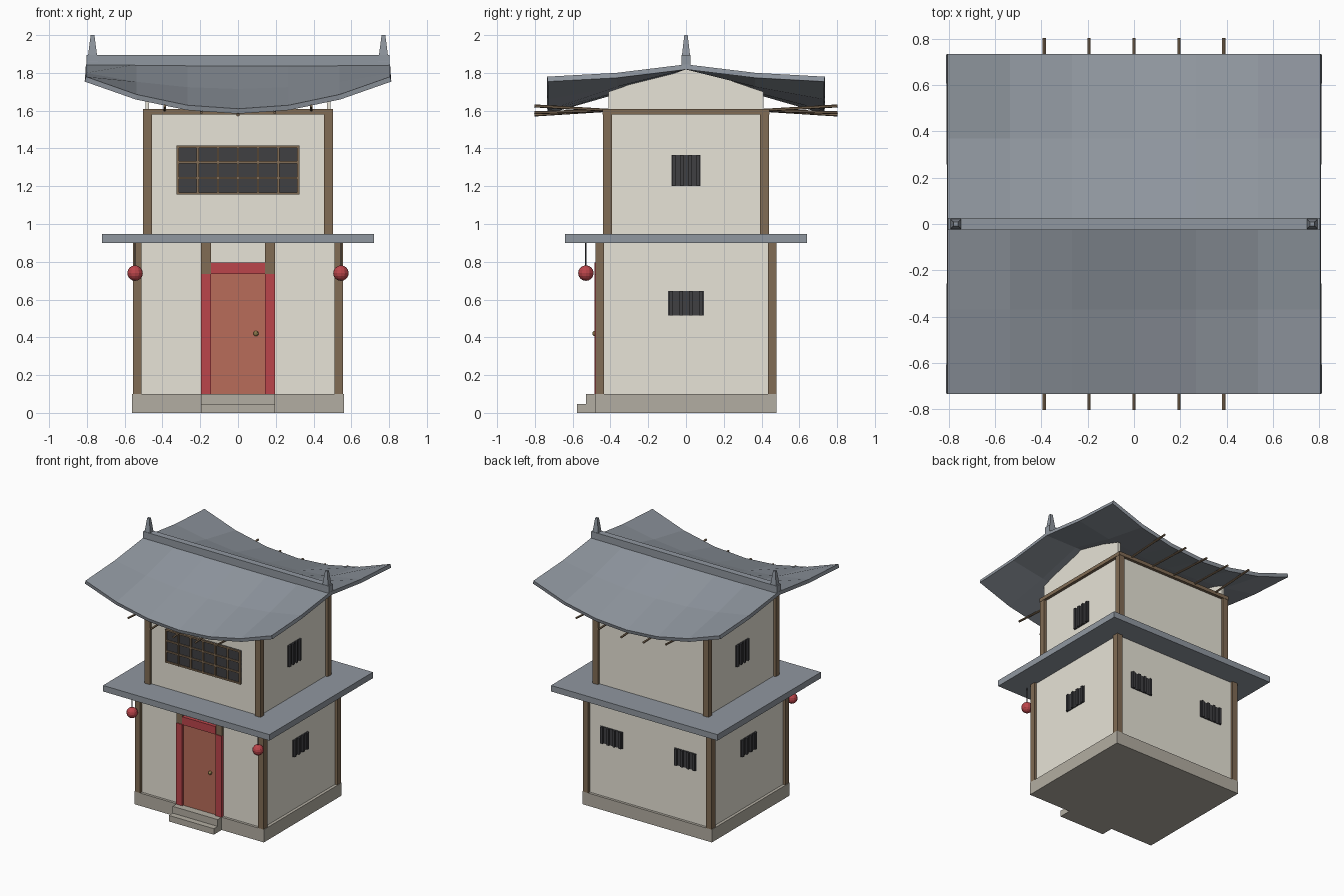
import bpy, bmesh
from mathutils import Vector

if "Cube" in bpy.data.objects:
    bpy.data.objects.remove(bpy.data.objects["Cube"])


def mat(name, r, g, b):
    m = bpy.data.materials.new(name)
    m.diffuse_color = (r, g, b, 1)
    m.use_nodes = True
    m.node_tree.nodes["Principled BSDF"].inputs["Base Color"].default_value = m.diffuse_color
    return m


PLASTER = mat("plaster", .80, .77, .68)
WOOD = mat("wood", .22, .15, .09)
STONE = mat("stone", .45, .42, .36)
SLATE = mat("slate", .28, .31, .35)
DARK = mat("dark", .05, .05, .055)
RED = mat("red", .50, .06, .07)
DOOR = mat("door_red", .48, .15, .10)
BRASS = mat("brass", .45, .32, .12)


def finish(bm, name, m):
    bmesh.ops.recalc_face_normals(bm, faces=bm.faces)
    me = bpy.data.meshes.new(name)
    bm.to_mesh(me)
    bm.free()
    me.materials.append(m)
    ob = bpy.data.objects.new(name, me)
    bpy.context.collection.objects.link(ob)
    return ob


def box(name, x0, x1, y0, y1, z0, z1, m):
    bm = bmesh.new()
    bmesh.ops.create_cube(bm, size=1)
    for v in bm.verts:
        v.co = (x1 if v.co.x > 0 else x0, y1 if v.co.y > 0 else y0, z1 if v.co.z > 0 else z0)
    return finish(bm, name, m)


def rod(name, a, b, r, m, sides=6):
    a, b = Vector(a), Vector(b)
    bm = bmesh.new()
    bmesh.ops.create_cone(bm, cap_ends=True, segments=sides, radius1=r, radius2=r, depth=(b - a).length)
    ob = finish(bm, name, m)
    ob.location = (a + b) / 2
    ob.rotation_euler = (b - a).to_track_quat('Z', 'Y').to_euler()
    return ob


def ball(name, loc, r, m, seg=12, rings=8):
    bm = bmesh.new()
    bmesh.ops.create_uvsphere(bm, u_segments=seg, v_segments=rings, radius=r)
    ob = finish(bm, name, m)
    ob.location = loc


def storey(name, hx, hy, z0, z1):
    """Plaster box with a wooden post on each corner."""
    box(name + "_wall", -hx + .02, hx - .02, -hy + .02, hy - .02, z0, z1, PLASTER)
    for sx in (-1, 1):
        for sy in (-1, 1):
            xs, ys = sorted((sx * hx, sx * (hx - .047))), sorted((sy * hy, sy * (hy - .047)))
            box(name + "_post", *xs, *ys, z0, z1, WOOD)


def barred_window(name, axis, side, face, c, w, z0, z1):
    """Dark panel with four upright bars, on a wall facing x or y."""
    def slab(part, c0, c1, d):
        n = sorted((side * (face - .01), side * (face + d)))
        if axis == 'x':
            box(part, *n, c0, c1, z0, z1, DARK)
        else:
            box(part, c0, c1, *n, z0, z1, DARK)
    slab(name, c - w, c + w, .006)
    for i in range(4):
        p = c + (i - 1.5) * w * .55
        slab(name + "_bar", p - .009, p + .009, .018)


# Stone base and steps
box("stone_base", -.56, .56, -.48, .48, 0, .10, STONE)
box("upper_step", -.195, .195, -.53, -.47, 0, .10, STONE)
box("lower_step", -.195, .195, -.577, -.47, 0, .047, STONE)

# Two storeys, slab roof between, beams on top
storey("lower", .557, .48, .10, .90)
box("middle_roof", -.72, .72, -.64, .64, .90, .947, SLATE)
storey("upper", .502, .44, .947, 1.582)
for s in (-1, 1):
    ys, xs = sorted((s * .395, s * .442)), sorted((s * .457, s * .504))
    box("long_top_beam", -.504, .504, *ys, 1.58, 1.608, WOOD)
    box("side_top_beam", *xs, -.395, .395, 1.58, 1.608, WOOD)

# Door with frame
for s in (-1, 1):
    xs = sorted((s * .143, s * .195))
    box("door_post", *xs, -.479, -.43, .10, .90, WOOD)
    box("door_jamb", *xs, -.485, -.44, .10, .735, RED)
box("door_lintel", -.143, .143, -.485, -.44, .735, .797, RED)
box("door", -.143, .143, -.472, -.44, .10, .735, DOOR)
ball("door_knob", (.095, -.482, .42), .014, BRASS, 8, 6)

# Front lattice window
box("lattice_panel", -.325, .325, -.428, -.41, 1.155, 1.415, DARK)
for i in range(7):
    x = -.319 + i * .638 / 6
    box("lattice_upright", x - .006, x + .006, -.438, -.42, 1.155, 1.415, WOOD)
for i in range(4):
    z = 1.161 + i * .248 / 3
    box("lattice_rail", -.325, .325, -.436, -.42, z - .006, z + .006, WOOD)

# Small barred windows on the sides and back
for s in (-1, 1):
    barred_window("lower_side_window", 'x', s, .537, 0, .095, .515, .645)
    barred_window("upper_side_window", 'x', s, .482, 0, .078, 1.20, 1.365)
    barred_window("back_window", 'y', 1, .46, s * .32, .095, .515, .645)

# Curved top roof
bm = bmesh.new()
grid = []
for drop, lift, y in ((.235, .17, -.735), (.13, .085, -.37), (0, 0, 0), (.13, .085, .37), (.235, .17, .735)):
    grid.append([bm.verts.new((i * .805 / 3, y, 1.845 - drop + lift * (i / 3) ** 2)) for i in range(-3, 4)])
for a, b in zip(grid, grid[1:]):
    for i in range(6):
        bm.faces.new((a[i], a[i + 1], b[i + 1], b[i]))
roof = finish(bm, "top_roof", SLATE)
if roof.data.polygons[0].normal.z < 0:
    roof.data.flip_normals()
sol = roof.modifiers.new("thickness", 'SOLIDIFY')
sol.thickness, sol.offset = .027, -1

# Ridge and pointed finials
box("ridge", -.803, .803, -.025, .025, 1.825, 1.895, SLATE)
for s in (-1, 1):
    bm = bmesh.new()
    bmesh.ops.create_cube(bm, size=1)
    for v in bm.verts:
        r = .010 if v.co.z > 0 else .028
        v.co = (s * .77 + (r if v.co.x > 0 else -r), r * .9 if v.co.y > 0 else -r * .9, 2.0 if v.co.z > 0 else 1.86)
    finish(bm, "finial", SLATE)

# Gable panels
for s in (-1, 1):
    bm = bmesh.new()
    half = [(.41, 1.60), (.41, 1.70), (.22, 1.765)]
    pts = half + [(0, 1.825)] + [(-y, z) for y, z in reversed(half)]
    f = bm.faces.new([bm.verts.new((s * .47, y, z)) for y, z in pts])
    ext = bmesh.ops.extrude_face_region(bm, geom=[f])['geom']
    bmesh.ops.translate(bm, vec=(s * .02, 0, 0), verts=[v for v in ext if isinstance(v, bmesh.types.BMVert)])
    finish(bm, "gable", PLASTER)

# Rafters whose ends follow the eave curve
for i in range(-2, 3):
    x = i * .194
    for s in (-1, 1):
        rod("rafter", (x, s * .41, 1.602), (x, s * .803, 1.577 + .32 * x * x), .008, WOOD)

# Hanging lanterns
for s in (-1, 1):
    ball("lantern", (s * .545, -.53, .74), .041, RED)
    rod("lantern_cord", (s * .545, -.53, .77), (s * .545, -.53, .91), .004, DARK)
